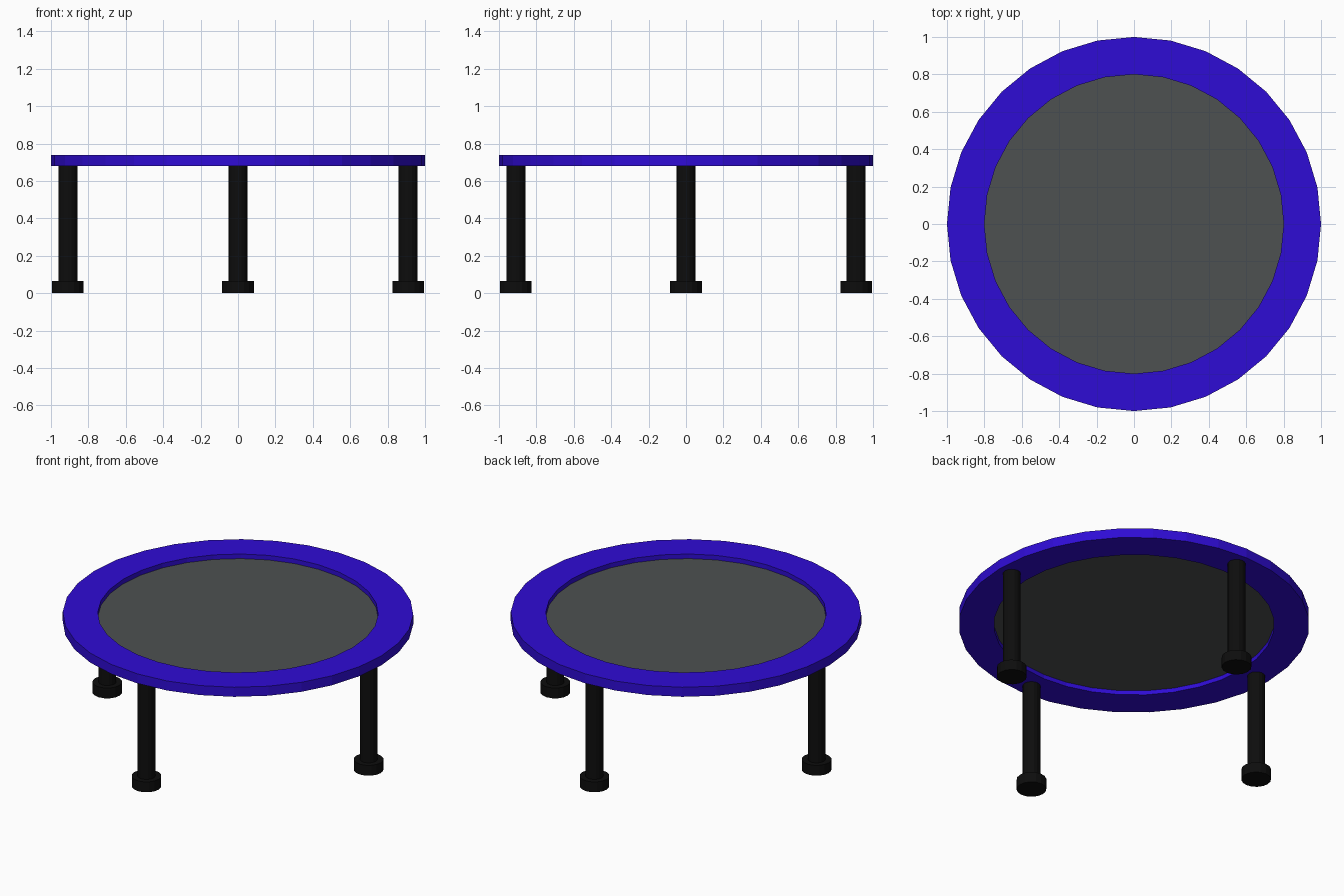
import bpy, bmesh, math

if "Cube" in bpy.data.objects:
    bpy.data.objects.remove(bpy.data.objects["Cube"])


def material(name, rgb):
    m = bpy.data.materials.new(name)
    m.diffuse_color = (*rgb, 1)
    m.use_nodes = True
    m.node_tree.nodes["Principled BSDF"].inputs["Base Color"].default_value = m.diffuse_color
    return m


blue = material("blue padding", (0.028, 0.0035, 0.66))
grey = material("dark grey fabric", (0.075, 0.082, 0.083))
black = material("black rubber", (0.004, 0.004, 0.004))


def lathe(name, profile, sides, mat, loc=(0, 0, 0), closed=False):
    """Revolve an (r, z) profile about z; open profiles get end caps."""
    bm = bmesh.new()
    rings = [[bm.verts.new((r * math.cos(a), r * math.sin(a), z))
              for a in (2 * math.pi * i / sides for i in range(sides))]
             for r, z in profile]
    pairs = list(zip(rings, rings[1:]))
    if closed:
        pairs.append((rings[-1], rings[0]))
    for lo, hi in pairs:
        for i in range(sides):
            j = (i + 1) % sides
            bm.faces.new((lo[i], lo[j], hi[j], hi[i]))
    if not closed:
        bm.faces.new(rings[0][::-1])
        bm.faces.new(rings[-1])
    bmesh.ops.recalc_face_normals(bm, faces=bm.faces)
    me = bpy.data.meshes.new(name)
    bm.to_mesh(me)
    bm.free()
    me.materials.append(mat)
    ob = bpy.data.objects.new(name, me)
    ob.location = loc
    bpy.context.collection.objects.link(ob)
    return ob


# Padded rim and the thin jumping mat set halfway down inside it
lathe("padded_rim", [(0.8, 0.68), (1, 0.68), (1, 0.74), (0.8, 0.74)], 32, blue, closed=True)
lathe("jumping_mat", [(0.8, 0.707), (0.8, 0.711)], 32, grey)

# Four legs, each with a wider foot
for i, side in enumerate(("right", "back", "left", "front")):
    a = i * math.pi / 2
    pos = (0.91 * math.cos(a), 0.91 * math.sin(a), 0)
    lathe(side + "_leg", [(0.051, 0.065), (0.051, 0.685)], 16, black, pos)
    lathe(side + "_foot", [(0.085, 0), (0.085, 0.065)], 16, black, pos)
